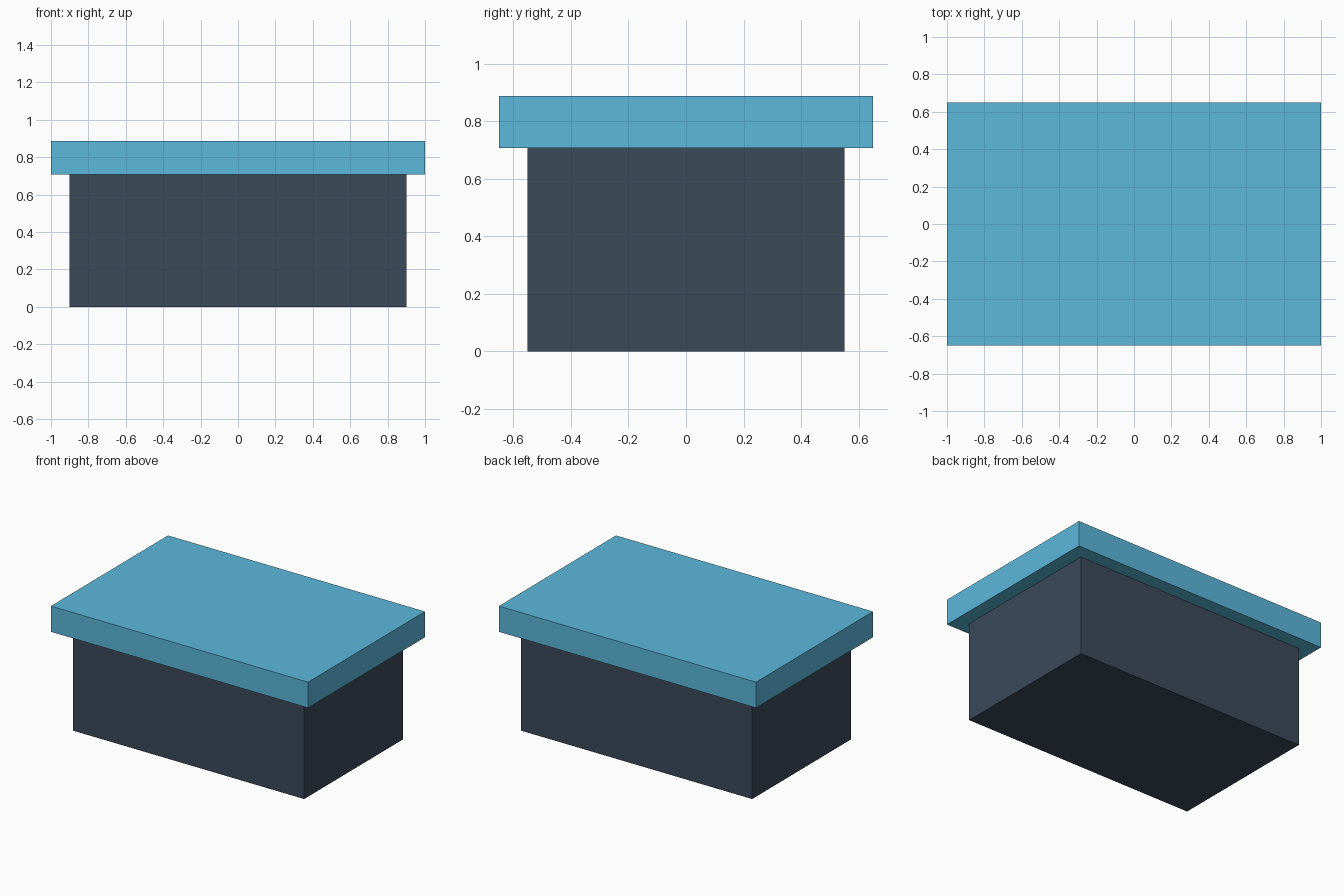
import bpy

if "Cube" in bpy.data.objects:
    bpy.data.objects.remove(bpy.data.objects["Cube"])


def box(name, size_x, size_y, z_low, z_high, color):
    """Add a centred box between two heights, with its own colour."""
    bpy.ops.mesh.primitive_cube_add(size=1, location=(0, 0, (z_low + z_high) / 2))
    obj = bpy.context.object
    obj.name = name
    obj.scale = (size_x, size_y, z_high - z_low)
    bpy.ops.object.transform_apply(location=False, rotation=False, scale=True)
    mat = bpy.data.materials.new(name + "_color")
    mat.diffuse_color = color
    mat.use_nodes = True
    mat.node_tree.nodes["Principled BSDF"].inputs["Base Color"].default_value = mat.diffuse_color
    obj.data.materials.append(mat)
    return obj


BODY_TOP = 0.706
LID_TOP = 0.887

# Dark box body
box("box_body", 1.80, 1.10, 0, BODY_TOP, (0.045, 0.068, 0.102, 1))

# Blue overhanging lid
box("lid", 2.00, 1.30, BODY_TOP, LID_TOP, (0.107, 0.479, 0.716, 1))
